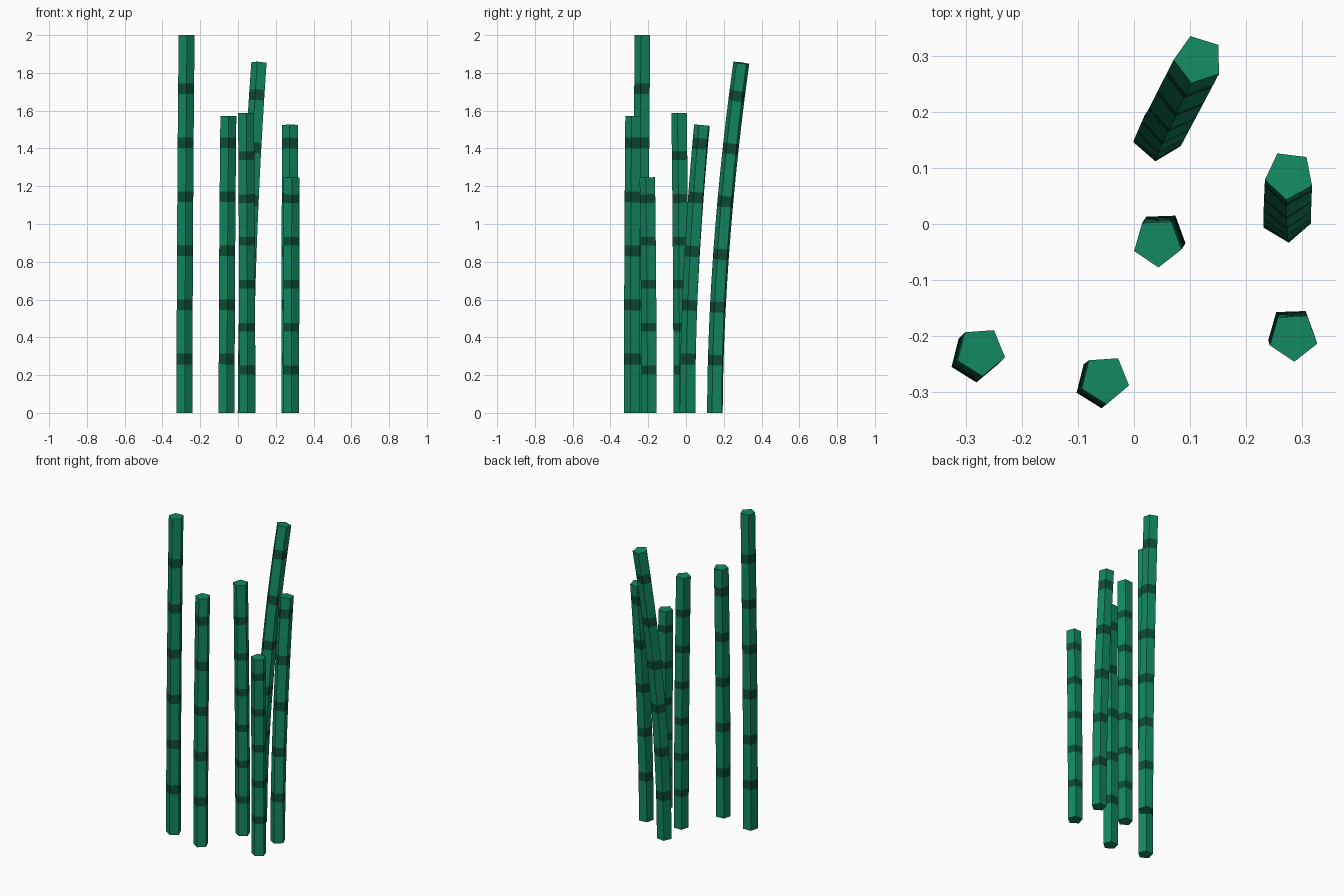
import bpy, bmesh
from math import cos, sin, radians
from mathutils import Vector

if "Cube" in bpy.data.objects:
    bpy.data.objects.remove(bpy.data.objects["Cube"])

RADIUS = 0.0445
SIDES = 5


def material(name, rgb):
    m = bpy.data.materials.new(name)
    m.diffuse_color = (*rgb, 1)
    m.use_nodes = True
    m.node_tree.nodes["Principled BSDF"].inputs["Base Color"].default_value = m.diffuse_color
    return m


green = material("stalk_green", (0.006, 0.25, 0.12))
dark = material("joint_dark", (0.004, 0.075, 0.035))


def stalk(name, base, top, height, spacing, turn, twist=0):
    """Five-sided cane bending from base to top, with dark flush joint bands."""
    shift = Vector((top[0] - base[0], top[1] - base[1], 0))
    # Ring heights: both borders of every band, plus the segment middles
    levels = [(0.0, 0)]
    k = 1
    while k * spacing < height - 0.04:
        z = k * spacing
        levels += [(z - spacing * 0.5, 0), (z - spacing * 0.1, 1), (z + spacing * 0.1, 0)]
        k += 1
    levels.append((height, 0))

    bm = bmesh.new()
    rings = []
    for z, _ in levels:
        t = z / height
        centre = Vector((base[0], base[1], z)) + shift * t ** 1.85
        tangent = Vector((0, 0, 1)) + shift * (1.85 * t ** 0.85 / height)
        tilt = Vector((0, 0, 1)).rotation_difference(tangent)
        ring = []
        for i in range(SIDES):
            a = radians(turn + twist * t + 360 / SIDES * i)
            ring.append(bm.verts.new(centre + tilt @ Vector((cos(a), sin(a), 0)) * RADIUS))
        rings.append(ring)
    for r in range(len(rings) - 1):
        for i in range(SIDES):
            j = (i + 1) % SIDES
            f = bm.faces.new((rings[r][i], rings[r][j], rings[r + 1][j], rings[r + 1][i]))
            f.material_index = levels[r][1]
    bm.faces.new(rings[0][::-1])
    bm.faces.new(rings[-1])

    mesh = bpy.data.meshes.new(name)
    bm.to_mesh(mesh)
    bm.free()
    mesh.materials.append(green)
    mesh.materials.append(dark)
    bpy.context.collection.objects.link(bpy.data.objects.new(name, mesh))


# Nearly straight canes
stalk("tall_left_stalk", (-0.284, -0.238), (-0.273, -0.227), 2.0, 0.286, -14)
stalk("front_stalk", (-0.061, -0.284), (-0.052, -0.277), 1.572, 0.286, -14)
stalk("middle_stalk", (0.049, -0.022), (0.042, -0.033), 1.588, 0.227, -16)
stalk("short_right_stalk", (0.281, -0.192), (0.284, -0.201), 1.247, 0.227, -16)
# Bent canes
stalk("bent_back_stalk", (0.042, 0.156), (0.115, 0.293), 1.853, 0.28, -23, -12)
stalk("bent_right_stalk", (0.272, 0.011), (0.277, 0.087), 1.523, 0.285, -13, -12)
